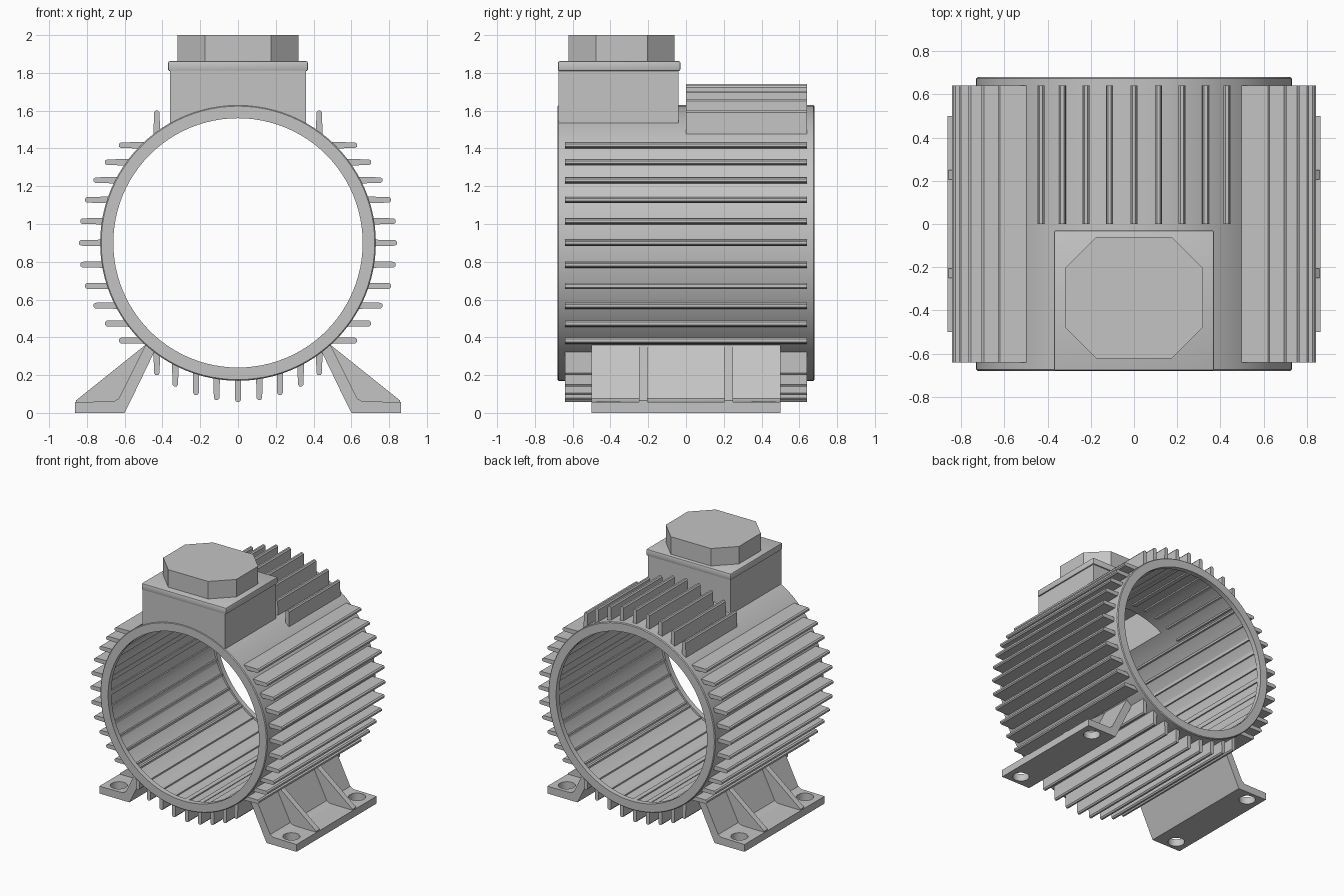
import bpy, bmesh, math
from mathutils import Matrix, Vector

old = bpy.data.objects.get("Cube")
if old:
    bpy.data.objects.remove(old, do_unlink=True)

AXIS_Z = 0.9        # height of the barrel axis
OUTER, WALL, LIP, HALF = 0.73, 0.675, 0.66, 0.68

metal = bpy.data.materials.new("cast_grey")
metal.use_nodes = True
grey = (0.55, 0.55, 0.55, 1)
metal.diffuse_color = grey
metal.node_tree.nodes["Principled BSDF"].inputs["Base Color"].default_value = grey


def smooth(ob):
    bpy.ops.object.select_all(action='DESELECT')
    ob.select_set(True)
    bpy.context.view_layer.objects.active = ob
    bpy.ops.object.shade_smooth_by_angle(angle=math.radians(30))


def finish(name, bm):
    bmesh.ops.recalc_face_normals(bm, faces=bm.faces)
    mesh = bpy.data.meshes.new(name)
    bm.to_mesh(mesh)
    bm.free()
    mesh.materials.append(metal)
    ob = bpy.data.objects.new(name, mesh)
    bpy.context.collection.objects.link(ob)
    smooth(ob)
    return ob


def box(name, lo, hi, bevel=0.0):
    bm = bmesh.new()
    lo, hi = Vector(lo), Vector(hi)
    mat = Matrix.Translation((lo + hi) / 2) @ Matrix.Diagonal((*(hi - lo), 1))
    bmesh.ops.create_cube(bm, size=1, matrix=mat)
    if bevel:
        bmesh.ops.bevel(bm, geom=bm.edges[:], offset=bevel, segments=2,
                        profile=0.5, affect='EDGES')
    return finish(name, bm)


def prism_into(bm, outline, shift):
    """Extrude a closed outline of 3D points along a vector."""
    face = bm.faces.new([bm.verts.new(p) for p in outline])
    top = bmesh.ops.extrude_face_region(bm, geom=[face])["geom"]
    moved = [v for v in top if isinstance(v, bmesh.types.BMVert)]
    bmesh.ops.translate(bm, verts=moved, vec=shift)


def cylinder(name, radius, depth, matrix, segments=96):
    bm = bmesh.new()
    bmesh.ops.create_cone(bm, cap_ends=True, segments=segments, radius1=radius,
                          radius2=radius, depth=depth, matrix=matrix)
    return finish(name, bm)


def cut(ob, cutter):
    cutter.hide_render = True
    mod = ob.modifiers.new("cut", 'BOOLEAN')
    mod.operation, mod.solver, mod.object = 'DIFFERENCE', 'EXACT', cutter
    bpy.context.view_layer.objects.active = ob
    bpy.ops.object.modifier_apply(modifier=mod.name)
    bpy.data.objects.remove(cutter, do_unlink=True)
    smooth(ob)


# Barrel: a tube with a small lip inside each end, turned about the y axis
half_profile = [(WALL, HALF - 0.04), (LIP, HALF - 0.04), (LIP, HALF),
                (OUTER - 0.006, HALF), (OUTER, HALF - 0.006)]
profile = half_profile + [(r, -y) for r, y in reversed(half_profile)]
bm = bmesh.new()
ring = [bm.verts.new((r, y, AXIS_Z)) for r, y in profile]
edges = [bm.edges.new((a, b)) for a, b in zip(ring, ring[1:] + ring[:1])]
bmesh.ops.spin(bm, geom=ring + edges, cent=(0, 0, AXIS_Z), axis=(0, 1, 0),
               angle=math.tau, steps=96, use_merge=True)
bmesh.ops.remove_doubles(bm, verts=bm.verts, dist=1e-4)
barrel = finish("barrel", bm)
cut(barrel, box("wire_opening", (-0.325, -0.635, 1.3), (0.325, -0.075, 1.75)))

# Cooling fins: offset from the axis, and how far the tip reaches from it.
# Each tapers to a rounded tip and its root shows as a rib inside the barrel.
ROOT, TIP, FIN_END = 0.018, 0.015, 0.64
side_fins = [(0, 0.842), (0.115, 0.835), (0.228, 0.81), (0.332, 0.765),
             (0.427, 0.705), (0.517, 0.63)]
upright_fins = [(0, 0.842), (0.113, 0.832), (0.222, 0.805), (0.332, 0.76), (0.43, 0.70)]


def fin_set(name, fins, place, front):
    """place turns (reach, offset) from the axis into x, z."""
    bm = bmesh.new()
    for off, reach in fins + [(-o, r) for o, r in fins if o]:
        start = math.sqrt((LIP + 0.004) ** 2 - max(abs(off) - ROOT, 0) ** 2)
        half = [(start, ROOT), (reach - 0.01, TIP), (reach, TIP - 0.008)]
        shape = half + [(r, -t) for r, t in reversed(half)]
        points = [place(r, off + t) for r, t in shape]
        prism_into(bm, [(x, front, AXIS_Z + z) for x, z in points],
                   (0, FIN_END - front, 0))
    finish(name, bm)


fin_set("left_fins", side_fins, lambda r, o: (r, o), -FIN_END)
fin_set("right_fins", side_fins, lambda r, o: (-r, o), -FIN_END)
fin_set("top_fins", upright_fins, lambda r, o: (o, r), 0)
fin_set("bottom_fins", upright_fins, lambda r, o: (o, -r), -FIN_END)

# Terminal box: hollow walls fitted to the barrel
along_y = Matrix.Translation((0, 0, AXIS_Z)) @ Matrix.Rotation(math.pi / 2, 4, 'X')
terminal = box("terminal_box", (-0.36, -0.676, 1.42), (0.36, -0.04, 1.815))
cut(terminal, box("box_hollow", (-0.325, -0.635, 1.3), (0.325, -0.075, 1.78)))
cut(terminal, cylinder("barrel_fit", 0.70, 2, along_y))

# Cover flange and the eight-sided cap on it
box("box_flange", (-0.37, -0.678, 1.81), (0.37, -0.03, 1.862), 0.008)
hx, y0, y1, c = 0.32, -0.622, -0.06, 0.145
corners = [(hx, y0 + c), (hx, y1 - c), (hx - c, y1), (c - hx, y1),
           (-hx, y1 - c), (-hx, y0 + c), (c - hx, y0), (hx - c, y0)]
bm = bmesh.new()
prism_into(bm, [(x, y, 1.855) for x, y in corners], (0, 0, 0.145))
finish("box_cap", bm)

# Feet: sole and sloping leg in one section, two gussets, two bolt holes
section = [(0.60, 0), (0.862, 0), (0.862, 0.058), (0.66, 0.06), (0.632, 0.075),
           (0.49, 0.36), (0.46, 0.37), (0.435, 0.34), (0.575, 0.05)]
gusset = [(0.60, 0.05), (0.858, 0.05), (0.858, 0.066), (0.49, 0.36), (0.47, 0.33)]
for side, label in ((1, "left"), (-1, "right")):
    bm = bmesh.new()
    prism_into(bm, [(side * x, -0.5, z) for x, z in section], (0, 1, 0))
    foot = finish(label + "_foot", bm)
    for y in (-0.41, 0.41):
        place = Matrix.Translation((side * 0.755, y, 0))
        cut(foot, cylinder("bolt_hole", 0.062, 0.4, place, 32))
    bm = bmesh.new()
    for y in (-0.25, 0.205):
        prism_into(bm, [(side * x, y, z) for x, z in gusset], (0, 0.045, 0))
    finish(label + "_gussets", bm)
